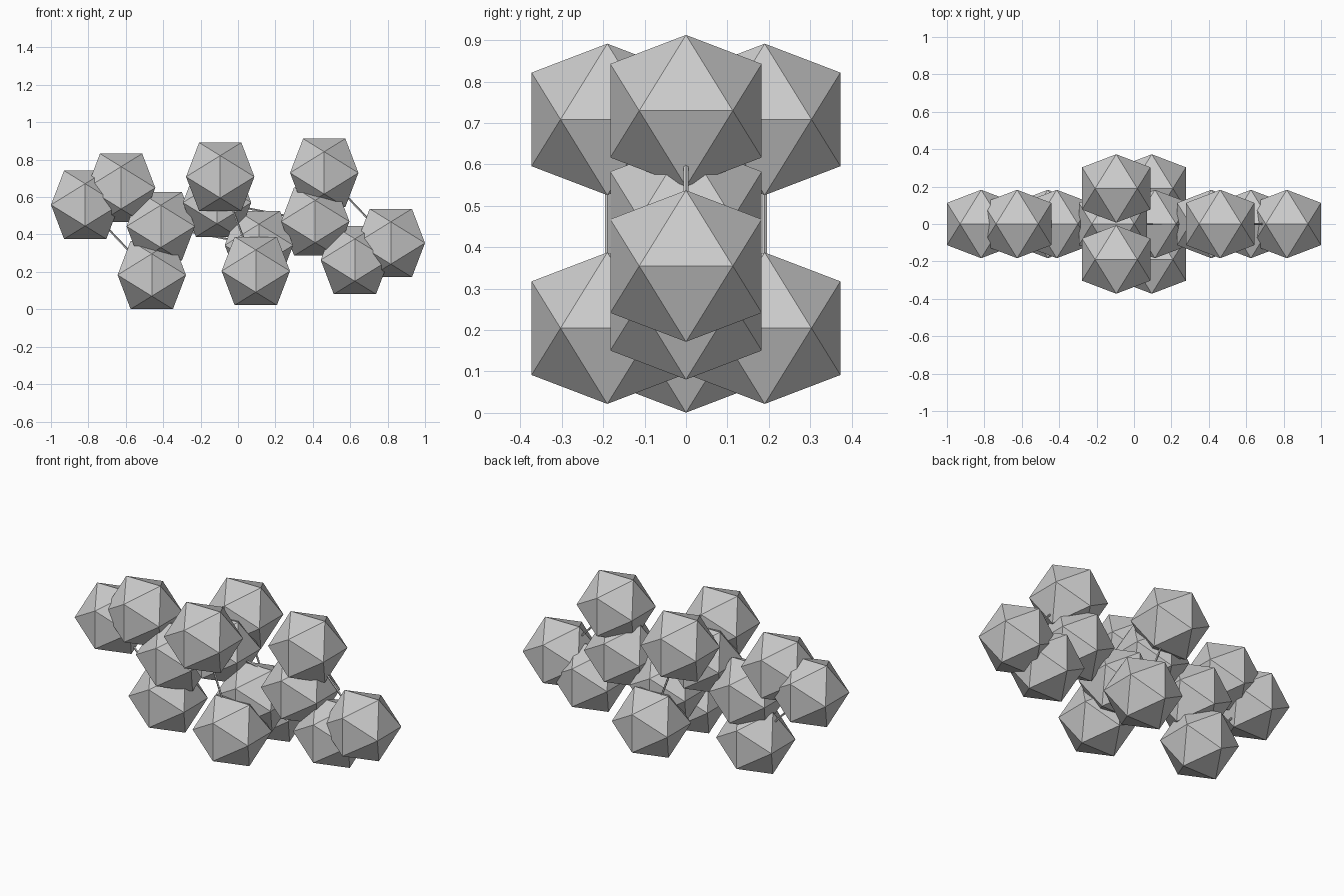
import bpy, bmesh
from mathutils import Vector

if "Cube" in bpy.data.objects:
    bpy.data.objects.remove(bpy.data.objects["Cube"])

A = 0.113                      # half edge of each icosahedron
P = A * (1 + 5 ** 0.5) / 2     # golden-ratio partner
MID = Vector((0, 0, 0.4565))   # centre of the point symmetry


def ball(name, pos):
    # axis-aligned icosahedron as the hull of three golden rectangles
    bm = bmesh.new()
    for s in (-1, 1):
        for t in (-1, 1):
            for v in ((s * P, t * A, 0), (0, s * P, t * A), (t * A, 0, s * P)):
                bm.verts.new(v)
    bmesh.ops.convex_hull(bm, input=bm.verts[:])
    bmesh.ops.recalc_face_normals(bm, faces=bm.faces[:])
    me = bpy.data.meshes.new(name)
    bm.to_mesh(me)
    bm.free()
    ob = bpy.data.objects.new(name, me)
    ob.location = pos
    bpy.context.collection.objects.link(ob)


def rod(name, a, b):
    # thin connecting stick between two ball centres
    d = b - a
    bpy.ops.mesh.primitive_cylinder_add(vertices=5, radius=0.006, depth=d.length,
                                        location=(a + b) / 2)
    ob = bpy.context.object
    ob.name = name
    ob.rotation_euler = d.to_track_quat('Z', 'Y').to_euler()


# balls of one half, relative to the centre; the other half is inverted
half = {
    "end_ball": (-0.817, 0, 0.102),
    "upper_ball": (-0.625, 0, 0.193),
    "lower_ball": (-0.461, 0, -0.273),
    "joint_ball": (-0.413, 0, -0.013),
    "core_ball": (-0.112, 0, 0.114),
    "side_ball_front": (-0.095, -0.19, 0.252),
    "side_ball_back": (-0.095, 0.19, 0.252),
}

for side, s in (("left", 1), ("right", -1)):
    at = {n: MID + s * Vector(p) for n, p in half.items()}
    for n, p in at.items():
        ball(f"{n}_{side}", p)
    rod(f"end_rod_{side}", at["end_ball"], at["lower_ball"])
    rod(f"core_rod_{side}", at["core_ball"], MID - s * Vector(half["joint_ball"]))
    rod(f"side_rod_{side}", at["side_ball_front"], MID - s * Vector(half["side_ball_back"]))
